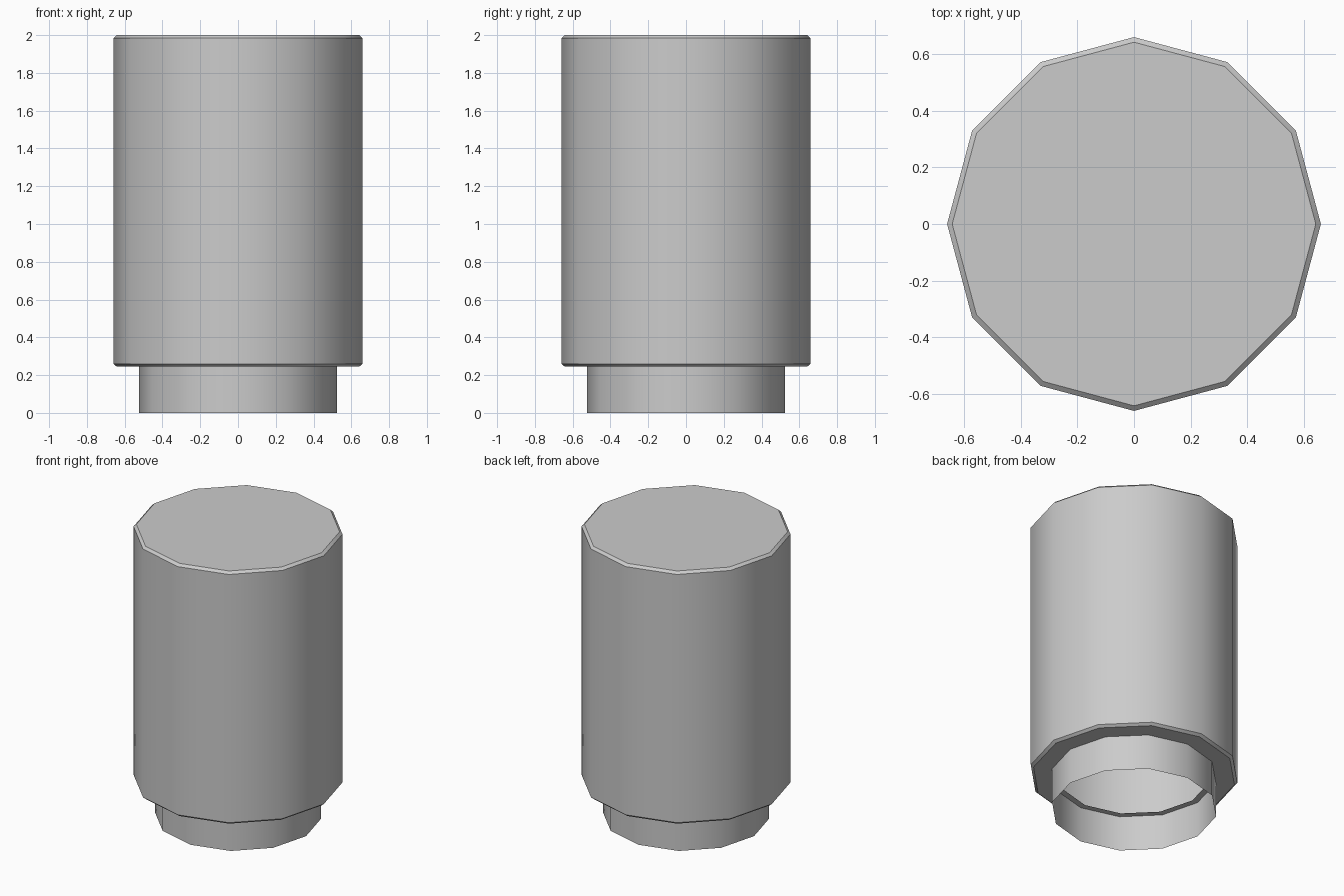
import bpy
import bmesh
import math

SIDES = 12

cube = bpy.data.objects.get("Cube")
if cube:
    bpy.data.objects.remove(cube, do_unlink=True)

grey = bpy.data.materials.new("light_grey")
grey.use_nodes = True
colour = (0.6, 0.6, 0.6, 1)
grey.diffuse_color = colour
grey.node_tree.nodes["Principled BSDF"].inputs["Base Color"].default_value = colour


def lathe(name, profile, cap_top=False):
    """Turn a (radius, height) profile into a faceted shell, listed bottom to top."""
    bm = bmesh.new()
    rings = []
    for radius, z in profile:
        angles = [math.tau * i / SIDES for i in range(SIDES)]
        rings.append([bm.verts.new((radius * math.cos(a), radius * math.sin(a), z))
                      for a in angles])
    for low, high in zip(rings, rings[1:]):
        for i in range(SIDES):
            j = (i + 1) % SIDES
            bm.faces.new((low[i], low[j], high[j], high[i]))
    if cap_top:
        bm.faces.new(rings[-1])
    mesh = bpy.data.meshes.new(name)
    bm.to_mesh(mesh)
    bm.free()
    mesh.materials.append(grey)
    obj = bpy.data.objects.new(name, mesh)
    bpy.context.collection.objects.link(obj)
    bpy.ops.object.select_all(action="DESELECT")
    obj.select_set(True)
    bpy.context.view_layer.objects.active = obj
    bpy.ops.object.shade_smooth_by_angle(angle=math.radians(35))
    return obj


# Hollow body: open underside, chamfered rims, closed top
lathe("body", [(0.48, 0.245), (0.642, 0.245), (0.66, 0.26), (0.66, 1.984), (0.642, 2.0)],
      cap_top=True)

# Thin open collar under the body
lathe("collar", [(0.523, 0.0), (0.523, 0.245)])
